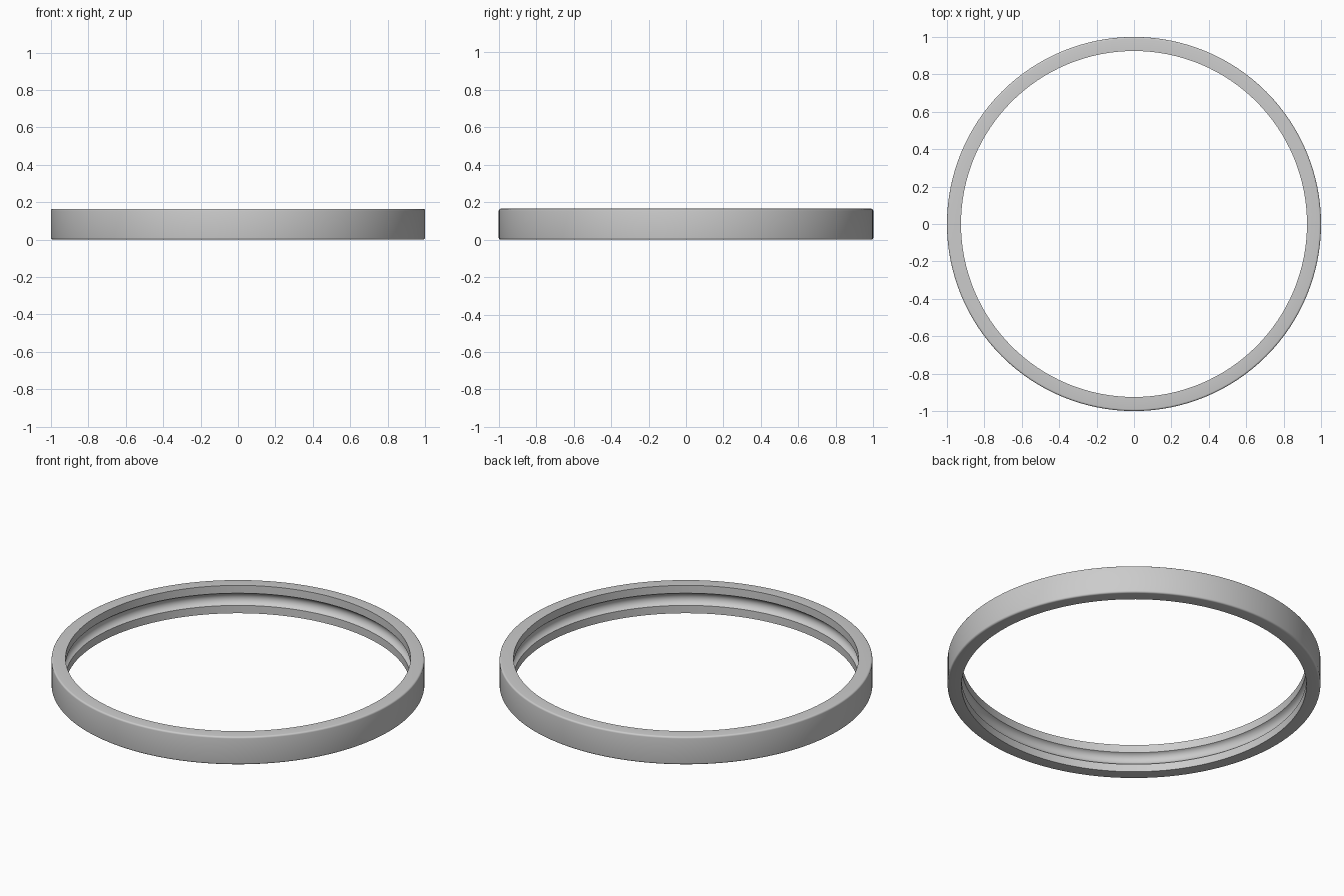
import bpy, bmesh
from math import sin, cos, pi, asin
from mathutils import Matrix

cube = bpy.data.objects.get("Cube")
if cube:
    bpy.data.objects.remove(cube, do_unlink=True)

OUTER, INNER, HEIGHT = 1.0, 0.925, 0.165
FILLET, GROOVE_HALF, GROOVE_RADIUS = 0.01, 0.036, 0.039
SEGMENTS = 128

steel = bpy.data.materials.new("steel_grey")
steel.use_nodes = True
colour = (0.6, 0.6, 0.6, 1)
steel.diffuse_color = colour
steel.node_tree.nodes["Principled BSDF"].inputs["Base Color"].default_value = colour


def arc(cx, cz, radius, start, end, steps):
    """Points (radius, z) along a circular arc."""
    angles = [start + (end - start) * i / steps for i in range(steps + 1)]
    return [(cx + radius * cos(a), cz + radius * sin(a)) for a in angles]


# Closed cross-section: rounded outer corners, ball groove on the inside
profile = [(INNER, 0)]
profile += arc(OUTER - FILLET, FILLET, FILLET, -pi / 2, 0, 4)
profile += arc(OUTER - FILLET, HEIGHT - FILLET, FILLET, 0, pi / 2, 4)
profile += [(INNER, HEIGHT)]
half = asin(GROOVE_HALF / GROOVE_RADIUS)
centre = INNER - GROOVE_RADIUS * cos(half)
profile += arc(centre, HEIGHT / 2, GROOVE_RADIUS, half, -half, 12)

# Spin the section into the ring
bm = bmesh.new()
verts = [bm.verts.new((r, 0, z)) for r, z in profile]
edges = [bm.edges.new((verts[i - 1], verts[i])) for i in range(len(verts))]
bmesh.ops.spin(bm, geom=verts + edges, cent=(0, 0, 0), axis=(0, 0, 1),
               angle=2 * pi, steps=SEGMENTS, use_merge=True)
bmesh.ops.remove_doubles(bm, verts=bm.verts, dist=0.0001)
bmesh.ops.recalc_face_normals(bm, faces=bm.faces)

mesh = bpy.data.meshes.new("bearing_outer_ring")
bm.to_mesh(mesh)
bm.free()
mesh.materials.append(steel)
ring = bpy.data.objects.new("bearing_outer_ring", mesh)
bpy.context.collection.objects.link(ring)

# Smooth curved walls, sharp groove and bore edges
bpy.ops.object.select_all(action="DESELECT")
ring.select_set(True)
bpy.context.view_layer.objects.active = ring
bpy.ops.object.shade_smooth_by_angle(angle=pi / 6)
